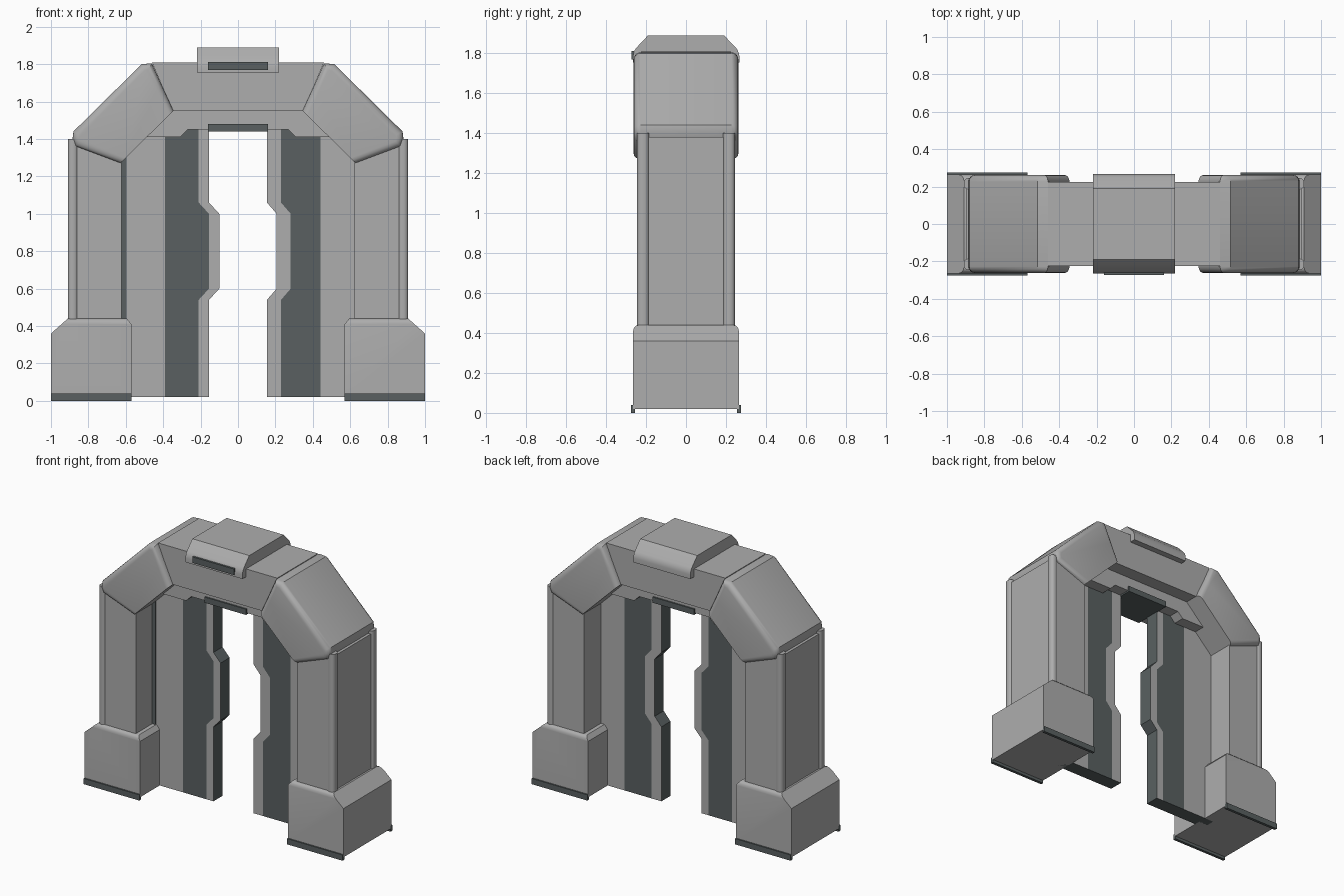
import bpy, bmesh, math
from mathutils import Vector

if "Cube" in bpy.data.objects:
    bpy.data.objects.remove(bpy.data.objects["Cube"])


def material(name, rgb):
    m = bpy.data.materials.new(name)
    m.diffuse_color = (*rgb, 1)
    m.use_nodes = True
    m.node_tree.nodes["Principled BSDF"].inputs["Base Color"].default_value = m.diffuse_color
    return m


GREY = material("light grey metal", (0.42, 0.42, 0.42))
SLATE = material("dark slate", (0.10, 0.118, 0.12))


def prism(name, pts, lo, hi, axis="y", mats=(GREY,), bevel=0.0, segments=3, smooth=None):
    """Extrude a 2D profile along an axis (profile is xz, yz or xy)."""
    place = {"y": lambda p, t: (p[0], t, p[1]),
             "x": lambda p, t: (t, p[0], p[1]),
             "z": lambda p, t: (p[0], p[1], t)}[axis]
    bm = bmesh.new()
    a = [bm.verts.new(place(p, lo)) for p in pts]
    b = [bm.verts.new(place(p, hi)) for p in pts]
    bm.faces.new(a)
    bm.faces.new(b[::-1])
    n = len(pts)
    for i in range(n):
        bm.faces.new((a[i], a[(i + 1) % n], b[(i + 1) % n], b[i]))
    bmesh.ops.recalc_face_normals(bm, faces=bm.faces)
    if bevel:
        edges = [e for e in bm.edges if smooth is None or smooth(e)]
        bmesh.ops.bevel(bm, geom=edges, offset=bevel, segments=segments,
                        profile=0.5, affect="EDGES")
    me = bpy.data.meshes.new(name)
    bm.to_mesh(me)
    bm.free()
    for m in mats:
        me.materials.append(m)
    ob = bpy.data.objects.new(name, me)
    bpy.context.collection.objects.link(ob)
    if bevel:
        bpy.ops.object.select_all(action="DESELECT")
        bpy.context.view_layer.objects.active = ob
        ob.select_set(True)
        bpy.ops.object.shade_smooth_by_angle(angle=math.radians(35))
    return ob


def box(name, x, y, z, **kw):
    x0, x1 = sorted(x)
    pts = [(x0, z[0]), (x1, z[0]), (x1, z[1]), (x0, z[1])]
    return prism(name, pts, y[0], y[1], **kw)


def mid(e):
    return (e.verts[0].co + e.verts[1].co) / 2


def span(e):
    return e.verts[0].co - e.verts[1].co


for side, s in (("left", -1), ("right", 1)):
    def flip(pts):
        return [(s * p[0], p[1]) for p in pts]

    # foot block with chamfered shoulder and softened front/back top edges
    prism(side + "_foot", flip([(0.57, 0.02), (1, 0.02), (1, 0.36), (0.91, 0.44),
                                (0.595, 0.44), (0.57, 0.41)]), -0.265, 0.265, bevel=0.03,
          smooth=lambda e: mid(e).z > 0.43 and abs(span(e).y) < 0.01)
    # dark kick strips
    for end, t in (("front", -1), ("back", 1)):
        y0, y1 = sorted((t * 0.255, t * 0.275))
        box(f"{side}_{end}_kick_strip", (s * 0.57, s * 1.0), (y0, y1), (0, 0.04), mats=(SLATE,))
        # rounded corner bead of the leg
        y0, y1 = sorted((t * 0.185, t * 0.245))
        box(f"{side}_{end}_leg_bead", (s * 0.855, s * 0.91), (y0, y1), (0.42, 1.40),
            bevel=0.022, smooth=lambda e: abs(span(e).z) > 0.5)
    # leg
    box(side + "_leg", (s * 0.622, s * 0.897), (-0.238, 0.238), (0.42, 1.38))
    # angled shoulder sleeve
    prism(side + "_shoulder", flip([(0.345, 1.55), (0.63, 1.27), (0.87, 1.36), (0.885, 1.40),
                                    (0.88, 1.44), (0.515, 1.80), (0.46, 1.805), (0.40, 1.67)]),
          -0.262, 0.262, bevel=0.035, segments=4,
          smooth=lambda e: abs(span(e).y) < 0.01 and abs(mid(e).x) + mid(e).z > 1.98)

# lintel across the top
prism("lintel", [(-0.35, 1.55), (0.35, 1.55), (0.46, 1.81), (-0.46, 1.81)], -0.225, 0.225)
# recessed door header with stepped lower edge
prism("door_header", [(-0.35, 1.56), (-0.50, 1.41), (-0.31, 1.41), (-0.27, 1.45),
                      (0.27, 1.45), (0.31, 1.41), (0.50, 1.41), (0.35, 1.56)], -0.13, 0.13)
box("header_light_bar", (-0.16, 0.16), (-0.14, 0.14), (1.44, 1.48), mats=(SLATE,))

# cap saddle over the lintel
prism("top_cap", [(-0.265, 1.755), (-0.265, 1.81), (-0.19, 1.89), (0.19, 1.89), (0.267, 1.81),
                  (0.267, 1.755), (0.22, 1.755), (0.22, 1.80), (-0.22, 1.80), (-0.22, 1.755)],
      -0.22, 0.22, axis="x", bevel=0.025,
      smooth=lambda e: abs(span(e).x) > 0.3 and abs(mid(e).y) > 0.25 and abs(mid(e).z - 1.81) < 0.01)
box("cap_front_plate", (-0.16, 0.16), (-0.274, -0.26), (1.77, 1.812), mats=(SLATE,))


# sliding doors: outer panel, dark band, light lip with dark edges
def jog(x, step):
    return [(x, 0.02), (x, 0.54), (x + step, 0.60), (x + step, 1.00), (x, 1.06), (x, 1.46)]


for side, outer, band, inner, lip, step in (
        ("left", -0.64, -0.39, -0.21, -0.155, 0.055),
        ("right", 0.64, 0.44, 0.23, 0.155, 0.052)):
    a, b = jog(inner, step), jog(lip, step)
    rect = [(outer, 0.02), (band, 0.02), (band, 1.46), (outer, 1.46)]
    for part, pts, mats in (("panel", rect, (GREY, SLATE)),
                            ("band", [(band, 0.02)] + a + [(band, 1.46)], (SLATE, SLATE)),
                            ("lip", a + b[::-1], (GREY, SLATE))):
        ob = prism(f"{side}_door_{part}", pts, -0.05, 0.05, mats=mats)
        for f in ob.data.polygons:
            f.material_index = int(abs(f.normal.y) < 0.5)

# dark seal beside the left leg
box("left_door_seal", (-0.625, -0.597), (-0.058, -0.04), (0.40, 1.32), mats=(SLATE,))
